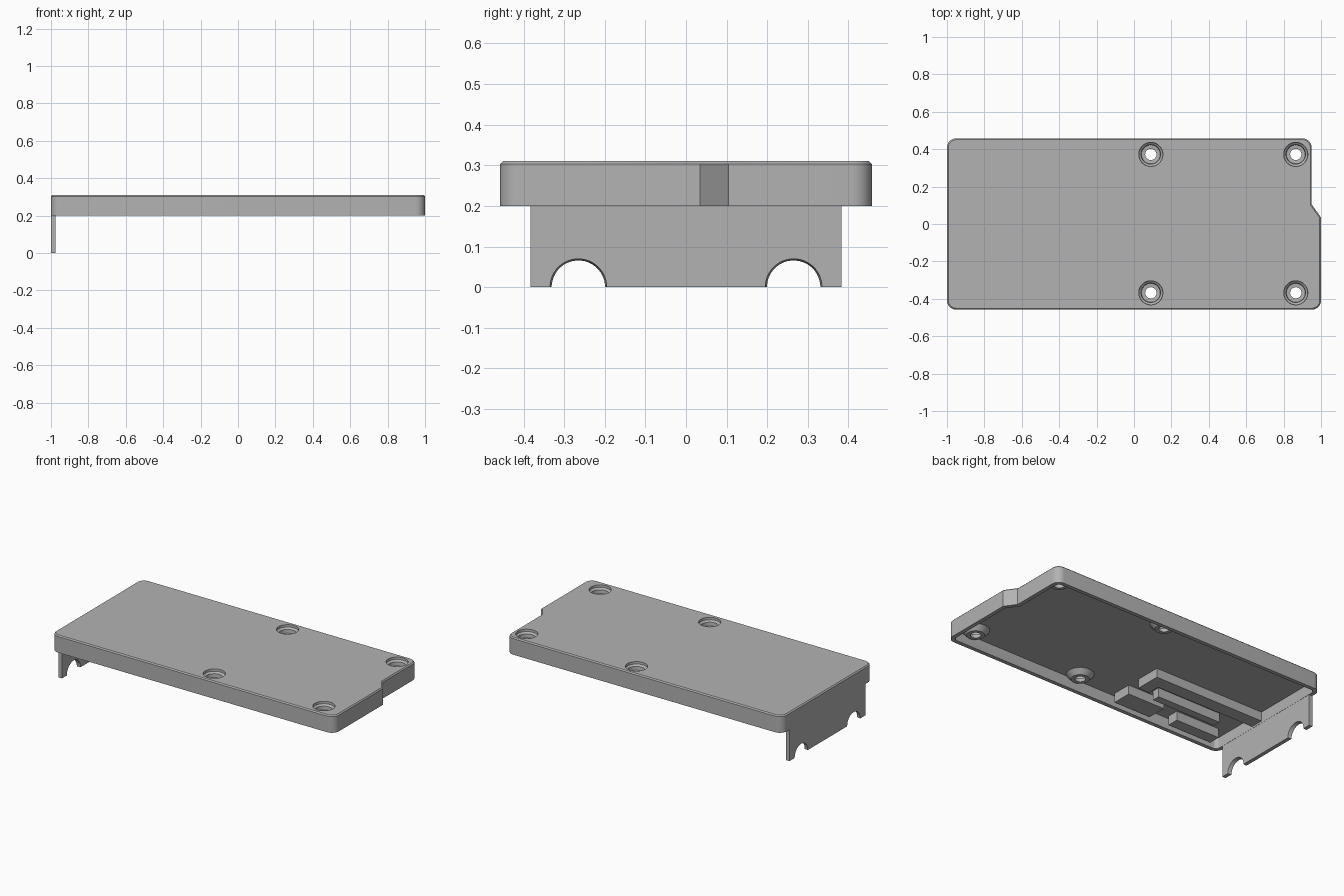
import bpy, bmesh, math
from mathutils import Vector

old = bpy.data.objects.get("Cube")
if old:
    bpy.data.objects.remove(old)

grey = bpy.data.materials.new("plain_grey")
grey.use_nodes = True
grey.diffuse_color = (0.45, 0.45, 0.45, 1)
grey.node_tree.nodes["Principled BSDF"].inputs["Base Color"].default_value = grey.diffuse_color

RIM, CEILING, TOP, WALL = 0.2, 0.27, 0.31, 0.025
CORNERS = [(-1, -0.458, 0.05), (1, -0.458, 0.05), (1, 0.035, 0),
           (0.95, 0.105, 0), (0.95, 0.458, 0.05), (-1, 0.458, 0.05)]


def outline(inset):
    """Housing outline with rounded corners, moved inward."""
    pts = []
    for i, (x, y, r) in enumerate(CORNERS):
        p = Vector((x, y))
        a = (p - Vector(CORNERS[i - 1][:2])).normalized()
        b = (Vector(CORNERS[(i + 1) % len(CORNERS)][:2]) - p).normalized()
        n1, n2 = Vector((-a.y, a.x)), Vector((-b.y, b.x))
        mitre = (n1 + n2) / (1 + n1.dot(n2))
        if r == 0:
            pts.append(p + mitre * inset)
            continue
        for k in range(9):
            ang = k / 8 * math.pi / 2
            pts.append(p + mitre * r - (n1 * math.cos(ang) + n2 * math.sin(ang)) * (r - inset))
    return pts


def loft(name, rings):
    """Closed solid through matching rings of points."""
    bm = bmesh.new()
    loops = [[bm.verts.new(p) for p in ring] for ring in rings]
    n = len(loops[0])
    for lo, hi in zip(loops, loops[1:]):
        for i in range(n):
            j = (i + 1) % n
            bm.faces.new((lo[i], lo[j], hi[j], hi[i]))
    bm.faces.new(loops[0][::-1])
    bm.faces.new(loops[-1])
    bmesh.ops.recalc_face_normals(bm, faces=bm.faces)
    mesh = bpy.data.meshes.new(name)
    bm.to_mesh(mesh)
    bm.free()
    mesh.materials.append(grey)
    obj = bpy.data.objects.new(name, mesh)
    bpy.context.collection.objects.link(obj)
    return obj


def slab(name, levels):
    return loft(name, [[(p.x, p.y, z) for p in outline(d)] for d, z in levels])


def turned(name, x, y, profile, axis="Z", n=40):
    """Solid of revolution from (radius, position) pairs."""
    rings = []
    for r, h in profile:
        ring = []
        for i in range(n):
            t = 2 * math.pi * (i + 0.5) / n
            u, v = r * math.cos(t), r * math.sin(t)
            ring.append((x + u, y + v, h) if axis == "Z" else (h, y + u, v))
        rings.append(ring)
    return loft(name, rings)


def box(name, x0, x1, y0, y1, z0, z1):
    return loft(name, [[(x0, y0, z), (x1, y0, z), (x1, y1, z), (x0, y1, z)] for z in (z0, z1)])


def combine(obj, other, operation):
    mod = obj.modifiers.new(operation.lower(), "BOOLEAN")
    mod.operation, mod.object, mod.solver = operation, other, "EXACT"
    bpy.context.view_layer.objects.active = obj
    bpy.ops.object.modifier_apply(modifier=mod.name)
    bpy.data.objects.remove(other)


# Hollow housing with a bevelled top edge
housing = slab("housing", [(0, RIM), (0, TOP - 0.007), (0.007, TOP)])
combine(housing, slab("cavity", [(WALL, RIM - 0.05), (WALL, CEILING)]), "DIFFERENCE")

# Screw bosses under the plate, then stepped screw holes
SCREWS = [(x, y) for x in (0.09, 0.865) for y in (-0.368, 0.372)]
for x, y in SCREWS:
    combine(housing, turned("boss", x, y, [(0.052, 0.238), (0.08, 0.268), (0.08, 0.29)]), "UNION")
for x, y in SCREWS:
    hole = [(0.03, 0.15), (0.03, 0.26), (0.05, 0.262), (0.052, 0.285), (0.064, 0.295), (0.066, 0.35)]
    combine(housing, turned("screw_hole", x, y, hole), "DIFFERENCE")

# End tab with two arched cable cut-outs
tab = box("end_tab", -1, -0.976, -0.383, 0.383, 0, RIM + 0.03)
for side in (-1, 1):
    arch = turned("arch", 0, side * 0.265, [(0.064, -1.01), (0.071, -0.97)], "X")
    combine(tab, arch, "DIFFERENCE")

# Retaining ribs inside the cavity
RIBS = {
    "long_rib": (-0.98, -0.2, -0.12, -0.036),
    "rib_end": (-0.28, -0.2, -0.2, -0.11),
    "middle_rib": (-0.8, -0.35, -0.25, -0.2),
    "near_rib": (-0.46, -0.2, -0.41, -0.285),
    "far_rib": (-0.91, -0.6, -0.41, -0.337),
}
parts = [housing, tab]
for name, (x0, x1, y0, y1) in RIBS.items():
    parts.append(box(name, x0, x1, y0, y1, 0.212, CEILING + 0.01))

# Smooth the round surfaces and keep the edges crisp
bpy.ops.object.select_all(action="DESELECT")
for obj in parts:
    obj.select_set(True)
bpy.context.view_layer.objects.active = housing
bpy.ops.object.shade_smooth_by_angle(angle=math.radians(30))
